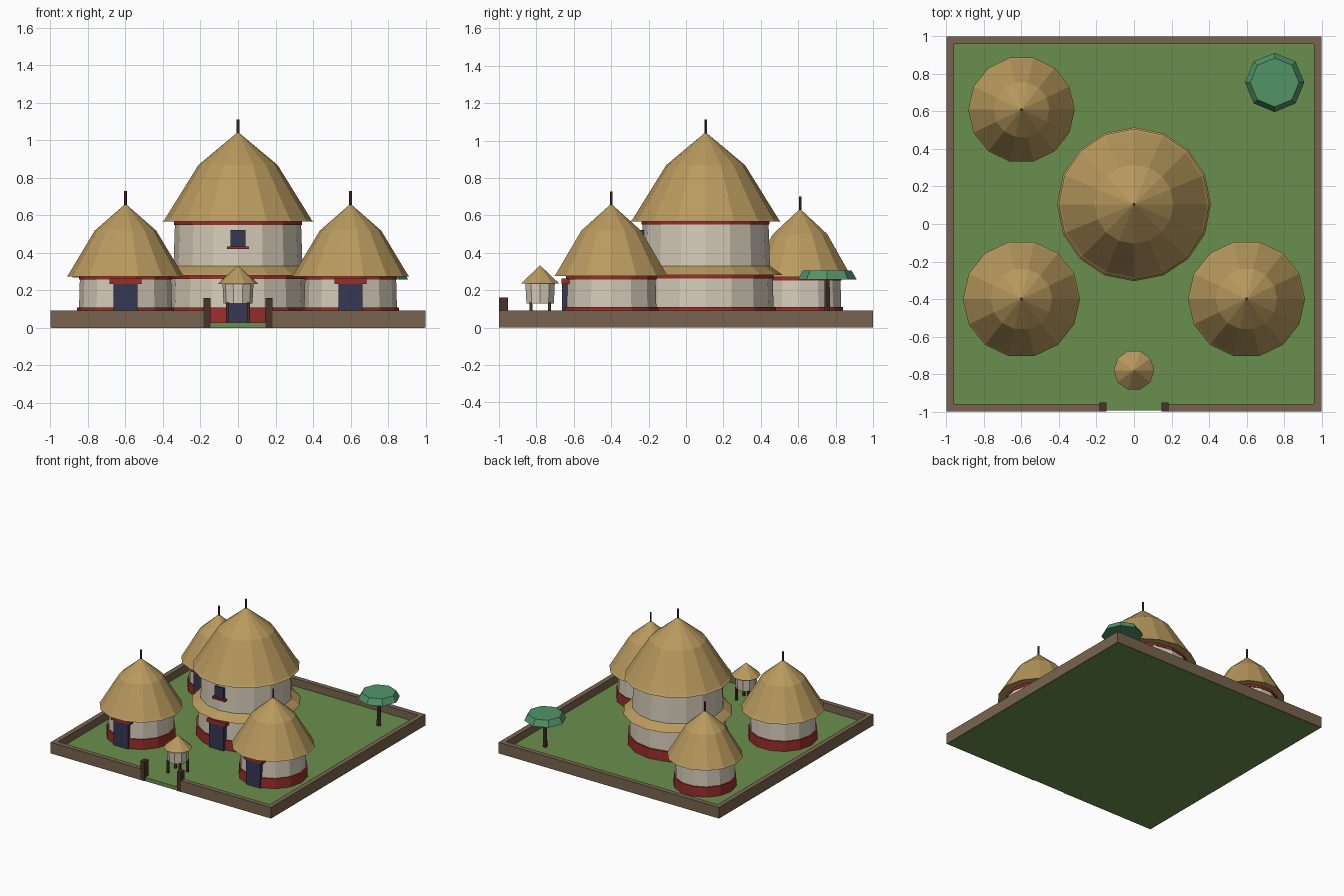
import bpy, bmesh, math

if "Cube" in bpy.data.objects:
    bpy.data.objects.remove(bpy.data.objects["Cube"])


def srgb(r, g, b):
    f = lambda c: c / 12.92 if c <= 0.04045 else ((c + 0.055) / 1.055) ** 2.4
    return (f(r / 255), f(g / 255), f(b / 255), 1.0)


def material(name, *rgb):
    m = bpy.data.materials.new(name)
    m.diffuse_color = srgb(*rgb)
    m.use_nodes = True
    m.node_tree.nodes["Principled BSDF"].inputs["Base Color"].default_value = m.diffuse_color
    return m


GRASS = material("grass_green", 106, 143, 77)
EARTH = material("mud_brown", 120, 100, 78)
PLASTER = material("cream_plaster", 214, 204, 185)
RED = material("oxide_red", 152, 46, 42)
NAVY = material("dark_navy", 54, 56, 84)
THATCH = material("straw_thatch", 185, 154, 94)
WOOD = material("dark_wood", 74, 50, 42)
LEAF = material("leaf_green", 82, 148, 104)


def finish(bm, name, mat):
    bmesh.ops.recalc_face_normals(bm, faces=bm.faces)
    me = bpy.data.meshes.new(name)
    bm.to_mesh(me)
    bm.free()
    me.materials.append(mat)
    ob = bpy.data.objects.new(name, me)
    bpy.context.collection.objects.link(ob)
    return ob


def box(name, mat, x0, x1, y0, y1, z0, z1):
    bm = bmesh.new()
    bmesh.ops.create_cube(bm, size=1)
    for v in bm.verts:
        v.co = (x1 if v.co.x > 0 else x0, y1 if v.co.y > 0 else y0, z1 if v.co.z > 0 else z0)
    return finish(bm, name, mat)


def lathe(name, mat, cx, cy, sides, profile):
    """Closed faceted solid from (radius, z) points, bottom to top."""
    bm = bmesh.new()
    rings = []
    for r, z in profile:
        if r == 0:
            rings.append([bm.verts.new((cx, cy, z))] * sides)
        else:
            rings.append([bm.verts.new((cx + r * math.cos(2 * math.pi * i / sides),
                                        cy + r * math.sin(2 * math.pi * i / sides), z))
                          for i in range(sides)])
    for a, b in zip(rings, rings[1:]):
        for i in range(sides):
            j = (i + 1) % sides
            bm.faces.new([a[i], a[j], b[i]] if b[i] is b[j] else [a[i], a[j], b[j], b[i]])
    for ring in (rings[0], rings[-1]):
        if ring[0] is not ring[1]:
            bm.faces.new(ring)
    return finish(bm, name, mat)


G = 0.03  # ground level


def thatch_roof(name, cx, cy, sides, r, z0, z1):
    bend = z0 + 0.63 * (z1 - z0)
    lathe(name + "_roof", THATCH, cx, cy, sides,
          [(r, z0), (r * 0.97, z0 + 0.012), (r * 0.525, bend), (0, z1)])
    lathe(name + "_finial", WOOD, cx, cy, 6, [(0.008, z1 - 0.03), (0.008, z1 + 0.067)])


def ring_wall(name, cx, cy, sides, r_base, r_top, z0, z1):
    lathe(name + "_wall", PLASTER, cx, cy, sides, [(r_base, z0), (r_top, z1)])
    lathe(name + "_top_band", RED, cx, cy, sides, [(r_top + 0.006, z1 - 0.018), (r_top + 0.006, z1)])


def door(name, cx, front):
    box(name + "_door", NAVY, cx - 0.065, cx + 0.065, front, front + 0.05, G, 0.235)
    box(name + "_lintel", RED, cx - 0.085, cx + 0.085, front - 0.003, front + 0.05, 0.233, 0.263)


# ground slab
box("ground", GRASS, -0.995, 0.995, -0.995, 0.995, 0, G)

# compound wall with a front opening
for s, side in ((-1, "left"), (1, "right")):
    x0, x1 = sorted((s * 0.96, s))
    box(side + "_compound_wall", EARTH, x0, x1, -1, 1, 0.001, 0.092)
    x0, x1 = sorted((s * 0.165, s * 0.96))
    box(side + "_front_compound_wall", EARTH, x0, x1, -1, -0.96, 0.001, 0.092)
    box(side + "_gate_post", WOOD, s * 0.165 - 0.018, s * 0.165 + 0.018, -1.001, -0.952, 0.001, 0.16)
box("back_compound_wall", EARTH, -0.96, 0.96, 0.96, 1, 0.001, 0.092)

# small round huts: centre, size, eave height, apex height
for name, cx, cy, s, z0, z1 in (("left_hut", -0.6, -0.4, 1.0, 0.275, 0.662),
                                ("right_hut", 0.6, -0.4, 1.0, 0.275, 0.662),
                                ("back_hut", -0.6, 0.61, 0.91, 0.27, 0.635)):
    lathe(name + "_plinth", RED, cx, cy, 14, [(0.26 * s, G), (0.258 * s, 0.11)])
    ring_wall(name, cx, cy, 14, 0.25 * s, 0.243 * s, G, z0)
    thatch_roof(name, cx, cy, 14, 0.312 * s, z0, z1)
    door(name, cx, cy - 0.262 * s)

# two-storey main house
MY = 0.105
lathe("main_plinth", RED, 0, MY, 16, [(0.378, G), (0.376, 0.11)])
ring_wall("main_lower", 0, MY, 16, 0.366, 0.358, G, 0.28)
lathe("main_skirt_roof", THATCH, 0, MY, 16, [(0.41, 0.28), (0.4, 0.29), (0.335, 0.335)])
ring_wall("main_upper", 0, MY, 16, 0.345, 0.336, 0.3, 0.568)
thatch_roof("main", 0, MY, 16, 0.402, 0.568, 1.045)
door("main", 0, MY - 0.388)
box("main_window", NAVY, -0.04, 0.04, MY - 0.35, MY - 0.3, 0.435, 0.523)
box("main_window_sill", RED, -0.058, 0.058, MY - 0.362, MY - 0.3, 0.42, 0.435)

# granary on legs
lathe("granary_body", PLASTER, 0, -0.78, 10, [(0.077, 0.13), (0.083, 0.24)])
lathe("granary_roof", THATCH, 0, -0.78, 10, [(0.108, 0.235), (0, 0.333)])
for sx in (-1, 1):
    for sy in (-1, 1):
        x, y = sx * 0.055, -0.78 + sy * 0.05
        box("granary_leg", WOOD, x - 0.008, x + 0.008, y - 0.008, y + 0.008, G, 0.135)

# flat-topped tree
lathe("tree_trunk", WOOD, 0.75, 0.755, 6, [(0.018, G), (0.015, 0.27)])
lathe("tree_canopy", LEAF, 0.75, 0.755, 8, [(0.158, 0.257), (0.13, 0.305)])
